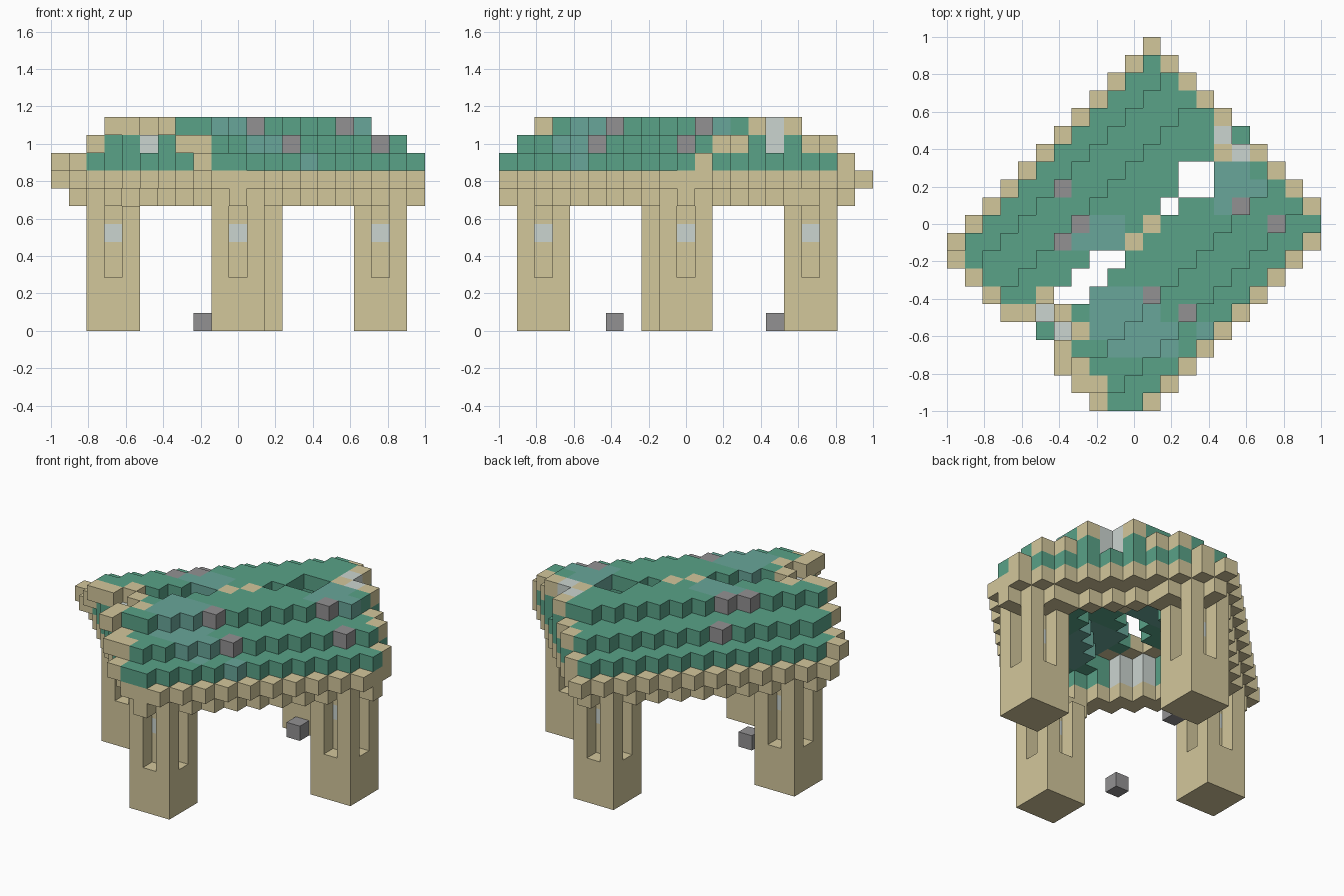
import bpy, bmesh
from mathutils import Vector

N = 21            # blocks along the longest side
S = 2.0 / N       # block size

cube = bpy.data.objects.get("Cube")
if cube:
    bpy.data.objects.remove(cube, do_unlink=True)


def material(name, rgb):
    m = bpy.data.materials.new(name)
    m.use_nodes = True
    m.diffuse_color = (*rgb, 1)
    bsdf = m.node_tree.nodes["Principled BSDF"]
    bsdf.inputs["Base Color"].default_value = (*rgb, 1)
    bsdf.inputs["Roughness"].default_value = 0.9
    return m


MATS = {
    "tan": material("sandstone tan", (0.65, 0.57, 0.33)),
    "green": material("copper green", (0.1, 0.36, 0.245)),
    "slate": material("weathered blue green", (0.14, 0.38, 0.32)),
    "light": material("pale lamp grey", (0.6, 0.66, 0.63)),
    "stone": material("stone grey", (0.29, 0.285, 0.29)),
}

blocks = {}       # (column, row from the back, layer) -> (part, colour)


def put(c, r, k, part, colour):
    if 0 <= c < N and 0 <= r < N:
        blocks[c, r, k] = (part, colour)


# Roof details, as (column, row)
HOLES = {(13, 7), (14, 7), (13, 8), (14, 8), (12, 9), (8, 12), (9, 12),
         (7, 13), (8, 13), (6, 14), (7, 14)}
RIDGE_STONES = {(11, 10), (10, 11)}
GREY_STONES = {(6, 8), (7, 10), (6, 11), (16, 9), (18, 10), (11, 14), (13, 15)}
WEATHERED = [(9.6, 15.2, 2), (15.6, 8, 1.6), (8.3, 10.8, 1.5), (11.5, 16.2, 1.2),
             (14, 16, 0.5)]


def roof_colour(c, r):
    if any((c - a) ** 2 + (r - b) ** 2 <= rad * rad for a, b, rad in WEATHERED):
        return "slate"
    return "green"


# The hall stands diagonally: d is the distance from the ridge, q runs along it
for c in range(N):
    for r in range(N):
        d, q = abs(c + r - 21), c - r
        a = abs(q)
        # Side beams, with a recessed tie at one gable only
        if d <= 9 and a <= 10 and (d >= 8 or (a >= 9 and d >= 5) or q == 9):
            put(c, r, 7, "wall_beam", "tan")
        # Upper beam, jutting out all round
        if d <= 10 and a <= 11 and (d >= 7 or a >= 10):
            put(c, r, 8, "eaves_beam", "tan")
        # Three stepped roof courses
        if a <= 10:
            col = roof_colour(c, r)
            for k, low, high in ((9, 7, 9), (10, 4, 7), (11, 0, 4)):
                if low <= d <= high or (a == 10 and d <= high):
                    edge = "stone" if (c, r) in GREY_STONES and d == high else col
                    put(c, r, k, "roof", edge)
            if (c, r) in HOLES:
                blocks.pop((c, r, 11), None)
            if (c, r) in RIDGE_STONES or (a == 9 and d == 0) or (q == -9 and d <= 2):
                put(c, r, 11, "ridge_stones", "tan")
            # Lamps beside the gable peak
            if a == 10 and d == 1:
                put(c, r, 10, "gable_lamps", "light")
                if q > 0:
                    put(c, r, 11, "gable_lamps", "light")
                else:
                    put(c, r, 9, "gable_lamps", "light")
                    blocks.pop((c, r, 11), None)
        # Gable panels and stepped tan trim
        if a == 11:
            if d <= 6:
                put(c, r, 9, "gable_panel", "green")
            if d == 2:
                put(c, r, 10, "gable_panel", "green")
        if a == 11 or q == -12:
            for k, low, high in ((9, 7, 9), (10, 4, 6), (11, 2, 3)):
                if low <= d <= high:
                    put(c, r, k, "gable_trim", "tan")
        # Roof overhang at the right gable
        if q == -11:
            if d == 8:
                put(c, r, 9, "roof", "green")
            if c + r < 21 and d in (4, 6):
                put(c, r, 10, "roof", "green")
                if d == 4:
                    put(c, r, 11, "roof", "green")

# Four legs with a slot on each side and a lamp in the core
LEGS = {"front_leg": (10, 18), "left_side_leg": (18, 10),
        "right_side_leg": (3, 11), "back_leg": (11, 3)}
for part, (cx, cr) in LEGS.items():
    for i in (-1, 0, 1):
        for j in (-1, 0, 1):
            for k in range(7):
                if abs(i) + abs(j) == 1 and k >= 3:
                    continue
                lamp = i == j == 0 and k == 5
                put(cx + i, cr + j, k, part, "light" if lamp else "tan")

# Loose stones on the ground
put(8, 14, 0, "loose_stone_front", "stone")
put(11, 5, 0, "loose_stone_back", "stone")


def corners(direction):
    """Four corner offsets of a block face, wound outward."""
    n = Vector(direction)
    u = Vector((n.y, n.z, n.x))
    v = n.cross(u)
    mid = Vector((0.5, 0.5, 0.5)) + n / 2
    return [mid + (u * s + v * t) / 2 for s, t in ((-1, -1), (1, -1), (1, 1), (-1, 1))]


SIDES = [(1, 0, 0), (-1, 0, 0), (0, 1, 0), (0, -1, 0), (0, 0, 1), (0, 0, -1)]
FACES = [(n, corners(n)) for n in SIDES]


def build(part):
    """Mesh the exposed faces of every block of one part."""
    own = {p: v[1] for p, v in blocks.items() if v[0] == part}
    used = sorted(set(own.values()))
    bm = bmesh.new()
    verts = {}
    for (c, r, k), colour in own.items():
        for (nx, ny, nz), offsets in FACES:
            if (c + nx, r - ny, k + nz) in blocks:
                continue
            loop = []
            for o in offsets:
                key = (round(c + o.x), round(N - 1 - r + o.y), round(k + o.z))
                if key not in verts:
                    verts[key] = bm.verts.new((key[0] * S - 1, key[1] * S - 1, key[2] * S))
                loop.append(verts[key])
            bm.faces.new(loop).material_index = used.index(colour)
    mesh = bpy.data.meshes.new(part)
    bm.to_mesh(mesh)
    bm.free()
    for colour in used:
        mesh.materials.append(MATS[colour])
    bpy.context.scene.collection.objects.link(bpy.data.objects.new(part, mesh))


for part in sorted({v[0] for v in blocks.values()}):
    build(part)
